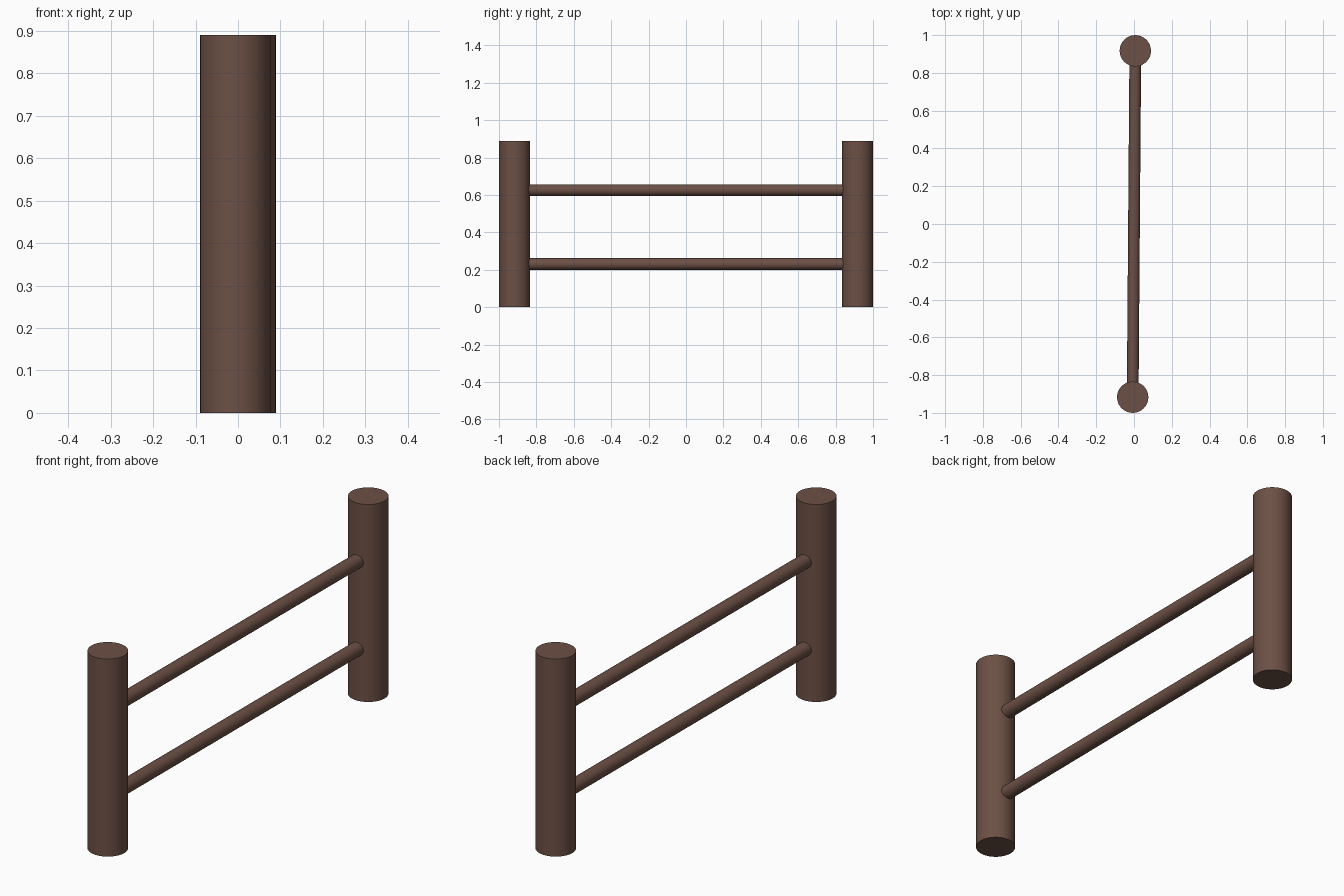
import bpy, math
from mathutils import Vector

if "Cube" in bpy.data.objects:
    bpy.data.objects.remove(bpy.data.objects["Cube"])

wood = bpy.data.materials.new("brown_wood")
wood.diffuse_color = (0.15, 0.08, 0.06, 1)
wood.use_nodes = True
wood.node_tree.nodes["Principled BSDF"].inputs["Base Color"].default_value = wood.diffuse_color


def rod(name, start, end, radius, sides=32):
    """Smooth capped cylinder between two points."""
    a, b = Vector(start), Vector(end)
    axis = b - a
    bpy.ops.mesh.primitive_cylinder_add(
        vertices=sides, radius=radius, depth=axis.length,
        location=(a + b) / 2,
        rotation=axis.to_track_quat('Z', 'Y').to_euler())
    ob = bpy.context.object
    ob.name = name
    ob.data.materials.append(wood)
    bpy.ops.object.shade_smooth_by_angle(angle=math.radians(40))
    return ob


POST_R, POST_H = 0.083, 0.89
POST_X, POST_Y = 0.007, 0.917

# Upright posts, very slightly offset sideways from each other
for name, s in (("front_post", -1), ("back_post", 1)):
    rod(name, (s * POST_X, s * POST_Y, 0), (s * POST_X, s * POST_Y, POST_H), POST_R)

# Horizontal rails, ends buried in the posts
t = 0.87 / POST_Y
for name, z in (("lower_rail", 0.231), ("upper_rail", 0.626)):
    rod(name, (-POST_X * t, -POST_Y * t, z), (POST_X * t, POST_Y * t, z), 0.031)
